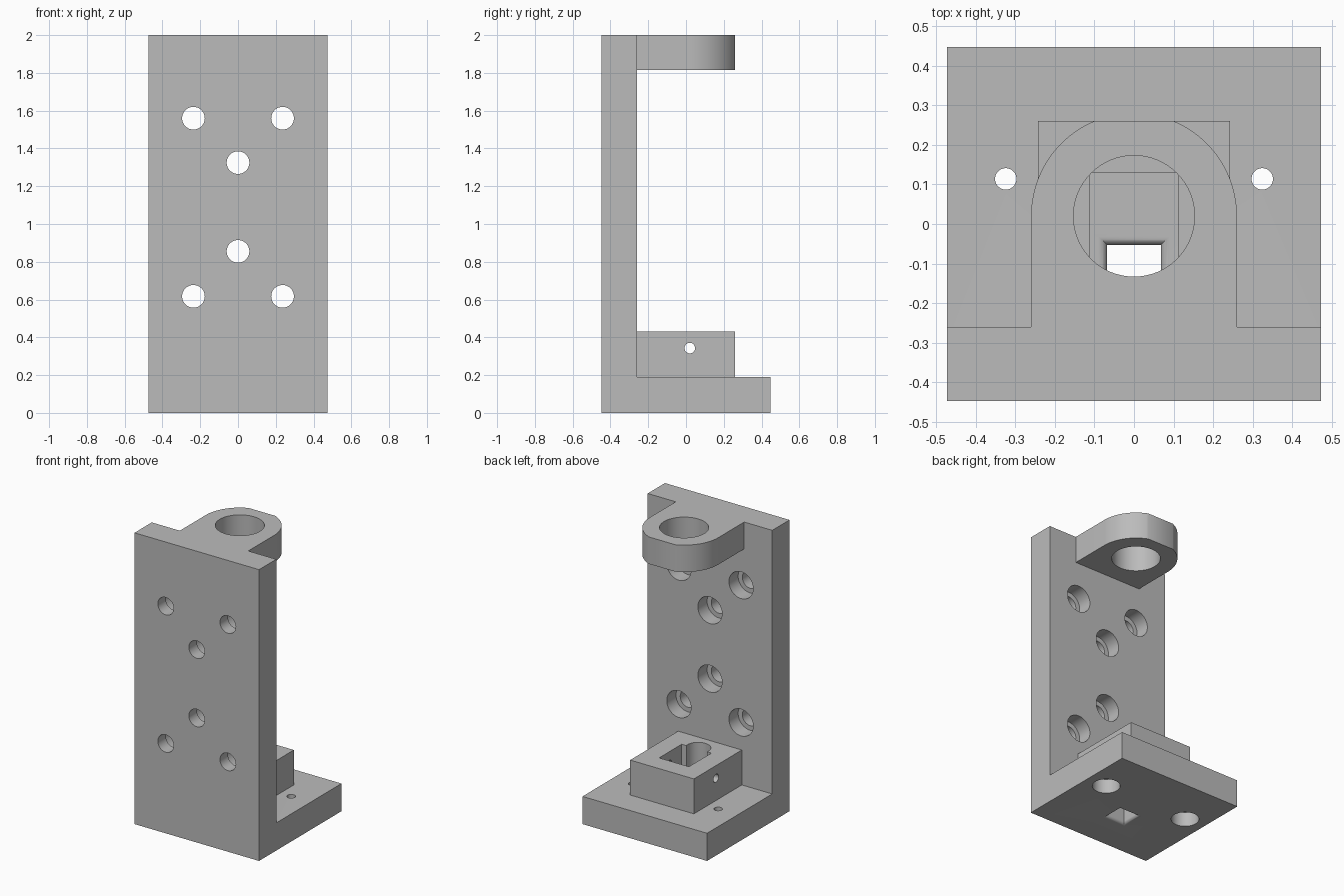
import bpy, bmesh, math
from mathutils import Matrix, Vector

cube = bpy.data.objects.get("Cube")
if cube:
    bpy.data.objects.remove(cube, do_unlink=True)

gray = bpy.data.materials.new("plain_gray")
gray.use_nodes = True
gray.diffuse_color = (0.5, 0.5, 0.5, 1)
gray.node_tree.nodes["Principled BSDF"].inputs["Base Color"].default_value = (0.5, 0.5, 0.5, 1)


def make_object(name, bm):
    bmesh.ops.recalc_face_normals(bm, faces=bm.faces)
    mesh = bpy.data.meshes.new(name)
    bm.to_mesh(mesh)
    bm.free()
    mesh.materials.append(gray)
    obj = bpy.data.objects.new(name, mesh)
    bpy.context.collection.objects.link(obj)
    return obj


def loft(name, rings):
    """Join matching closed rings of points and cap both ends."""
    bm = bmesh.new()
    loops = [[bm.verts.new(p) for p in ring] for ring in rings]
    for a, b in zip(loops, loops[1:]):
        for i in range(len(a)):
            j = (i + 1) % len(a)
            bm.faces.new((a[i], a[j], b[j], b[i]))
    bm.faces.new(loops[0])
    bm.faces.new(loops[-1])
    return make_object(name, bm)


def box(name, x0, x1, y0, y1, z0, z1):
    return loft(name, [[(x0, y0, z), (x1, y0, z), (x1, y1, z), (x0, y1, z)] for z in (z0, z1)])


def rod(name, start, end, radius):
    start, end = Vector(start), Vector(end)
    axis = end - start
    turn = axis.to_track_quat("Z", "Y").to_matrix().to_4x4()
    bm = bmesh.new()
    bmesh.ops.create_cone(bm, cap_ends=True, segments=64, radius1=radius, radius2=radius,
                          depth=axis.length,
                          matrix=Matrix.Translation((start + end) / 2) @ turn)
    return make_object(name, bm)


def cut(target, cutters):
    for cutter in cutters:
        cutter.hide_render = True
        mod = target.modifiers.new("cut", "BOOLEAN")
        mod.operation = "DIFFERENCE"
        mod.solver = "EXACT"
        mod.object = cutter
        bpy.context.view_layer.objects.active = target
        bpy.ops.object.modifier_apply(modifier=mod.name)
        bpy.data.objects.remove(cutter, do_unlink=True)


def smooth(obj):
    bpy.ops.object.select_all(action="DESELECT")
    obj.select_set(True)
    bpy.context.view_layer.objects.active = obj
    bpy.ops.object.shade_smooth_by_angle(angle=math.radians(25))


W, D = 0.473, 0.447      # half width and half depth of the bracket
INNER = -0.26            # inner face of the upright plate
BASE = 0.19              # base thickness
CY = 0.02                # y of the shaft axis

# L-shaped bracket: upright plate and base in one profile
side = [(-D, 0), (D, 0), (D, BASE), (INNER, BASE), (INNER, 2), (-D, 2)]
bracket = loft("bracket", [[(x, y, z) for y, z in side] for x in (-W, W)])

# Counterbored screw holes in the plate
cutters = []
for x, z in [(0, 0.855), (0, 1.325)] + [(s * 0.236, z) for s in (-1, 1) for z in (0.617, 1.56)]:
    cutters.append(rod("screw_hole", (x, -0.5, z), (x, -0.2, z), 0.06))
    cutters.append(rod("counterbore", (x, INNER - 0.1, z), (x, -0.2, z), 0.092))

# Counterbored screw holes in the base, opening downward
for x in (-0.324, 0.324):
    cutters.append(rod("base_hole", (x, 0.114, -0.1), (x, 0.114, 0.3), 0.027))
    cutters.append(rod("base_counterbore", (x, 0.114, -0.1), (x, 0.114, 0.1), 0.088))

# Cable opening through the base with rounded lips
LIP = 0.022
lip = [(LIP * (1 - math.sin(t)), LIP * (1 - math.cos(t)))
       for t in (i * math.pi / 16 for i in range(9))]
levels = [(LIP, -0.02)] + lip
levels += [(grow, BASE - z) for grow, z in reversed(levels)]


def opening_ring(grow, z):
    x, y0, y1 = 0.068 + grow, -0.18 - grow, -0.053 + grow
    return [(-x, y0, z), (x, y0, z), (x, y1, z), (-x, y1, z)]


cutters.append(loft("cable_opening", [opening_ring(g, z) for g, z in levels]))
cut(bracket, cutters)
smooth(bracket)

# Socket block: square pocket with a round lobe and a cross pin hole
block = box("socket_block", -0.242, 0.242, INNER, 0.26, BASE, 0.43)
cut(block, [
    box("pocket", -0.113, 0.113, -0.115, 0.13, 0.1, 0.5),
    rod("pocket_lobe", (0, -0.13, 0.1), (0, -0.13, 0.5), 0.08),
    rod("pin_hole", (-0.4, CY, 0.343), (0.4, CY, 0.343), 0.028),
])
smooth(block)

# Top arm: rounded end trimmed flat, with a large bore
R = 0.26
flat = math.asin((0.26 - CY) / R)
arc = [flat * i / 24 for i in range(25)]
outline = [(R, INNER)] + [(R * math.cos(t), CY + R * math.sin(t)) for t in arc]
outline += [(-x, y) for x, y in reversed(outline)]
arm = loft("top_arm", [[(x, y, z) for x, y in outline] for z in (1.815, 2)])
cut(arm, [rod("bore", (0, CY, 1.7), (0, CY, 2.1), 0.153)])
smooth(arm)
